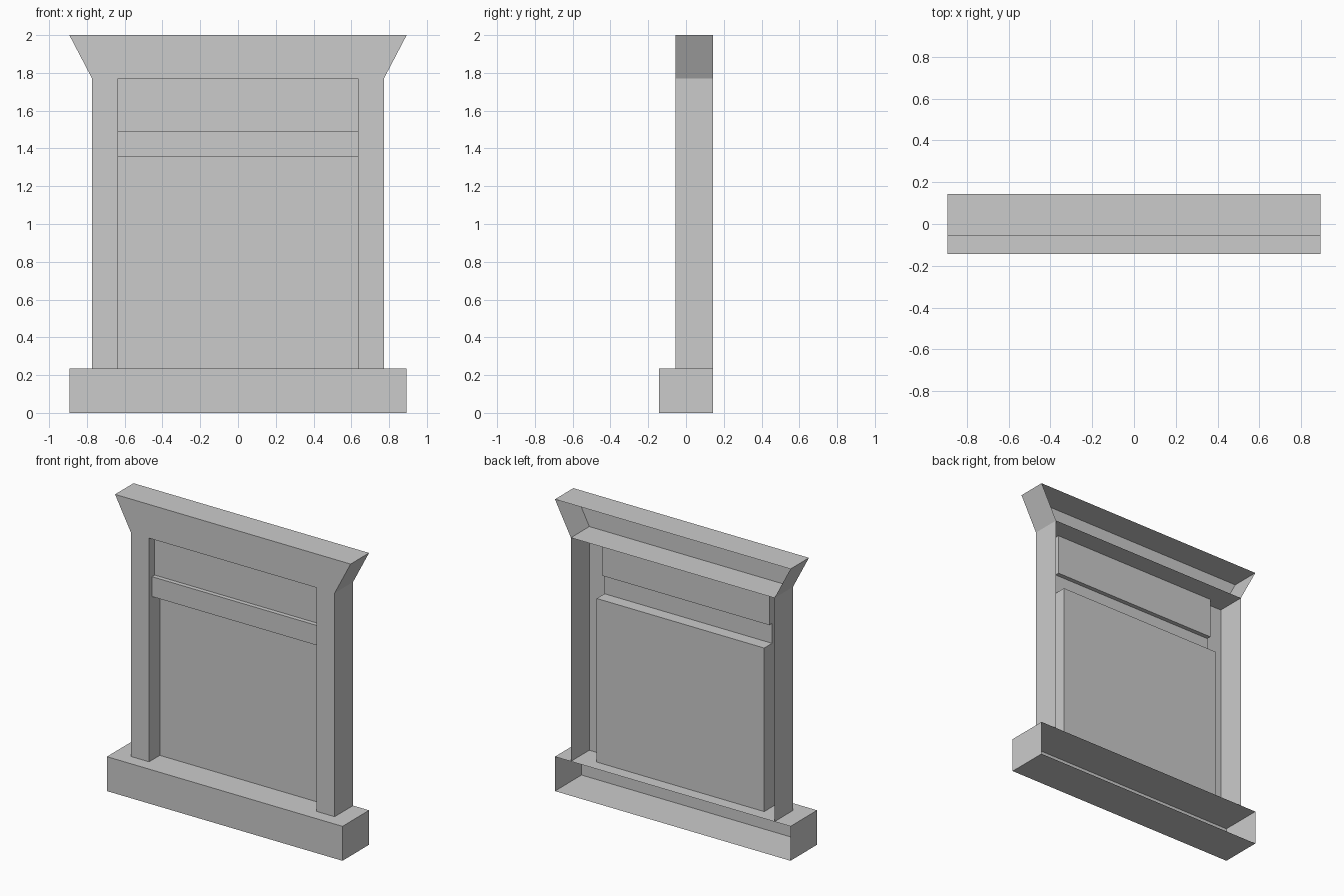
import bpy, bmesh
from mathutils import Vector

if "Cube" in bpy.data.objects:
    bpy.data.objects.remove(bpy.data.objects["Cube"])

BACK, FRONT, BASE_FRONT = 0.144, -0.056, -0.144
W, PW, IW = 0.893, 0.772, 0.635          # half widths: base/cornice, pillars, niche
Z0, Z1, Z2 = 0.236, 1.769, 2.0           # base top, cornice bottom, cornice top


def shell(name, outline, direction, drop, flip=False):
    """Extrude an outline into a closed prism, then drop the open sides."""
    bm = bmesh.new()
    face = bm.faces.new([bm.verts.new(p) for p in outline])
    res = bmesh.ops.extrude_face_region(bm, geom=[face], use_keep_orig=True)
    moved = [g for g in res["geom"] if isinstance(g, bmesh.types.BMVert)]
    bmesh.ops.translate(bm, verts=moved, vec=Vector(direction))
    bmesh.ops.recalc_face_normals(bm, faces=bm.faces[:])
    bm.normal_update()
    gone = [f for f in bm.faces if drop(f.calc_center_median(), f.normal)]
    bmesh.ops.delete(bm, geom=gone, context='FACES')
    if flip:
        bmesh.ops.reverse_faces(bm, faces=bm.faces[:])
    mesh = bpy.data.meshes.new(name)
    bm.to_mesh(mesh)
    bm.free()
    obj = bpy.data.objects.new(name, mesh)
    bpy.context.collection.objects.link(obj)
    return obj


def front_outline(points, y):
    return [(x, y, z) for x, z in points]


def is_back(c, n):
    return n.y > 0.9


# Hearth base, open at the back
shell("base", front_outline([(-W, 0), (W, 0), (W, Z0), (-W, Z0)], BASE_FRONT),
      (0, BACK - BASE_FRONT, 0), is_back)

# Flared cornice, open at the back
shell("cornice", front_outline([(-PW, Z1), (PW, Z1), (W, Z2), (-W, Z2)], FRONT),
      (0, BACK - FRONT, 0), is_back)

# Pillars: only the front and outer walls
for side, label in ((-1, "left"), (1, "right")):
    pts = [(side * IW, Z0), (side * PW, Z0), (side * PW, Z1), (side * IW, Z1)]
    shell(label + "_pillar", front_outline(pts, FRONT), (0, BACK - FRONT, 0),
          lambda c, n, s=side: n.y > 0.9 or abs(n.z) > 0.9 or n.x * s < -0.9)

# Niche between the pillars: lower panel, projecting band and upper frieze
profile = [(FRONT, Z0), (0.06, Z0), (0.06, 1.357), (-0.025, 1.357),
           (-0.025, 1.493), (0.005, 1.493), (0.005, Z1), (FRONT, Z1)]
shell("recessed_panel", [(-IW, y, z) for y, z in profile], (2 * IW, 0, 0),
      lambda c, n: n.y < -0.9 or (abs(n.z) > 0.9 and (c.z < Z0 + 0.01 or c.z > Z1 - 0.01)),
      flip=True)
